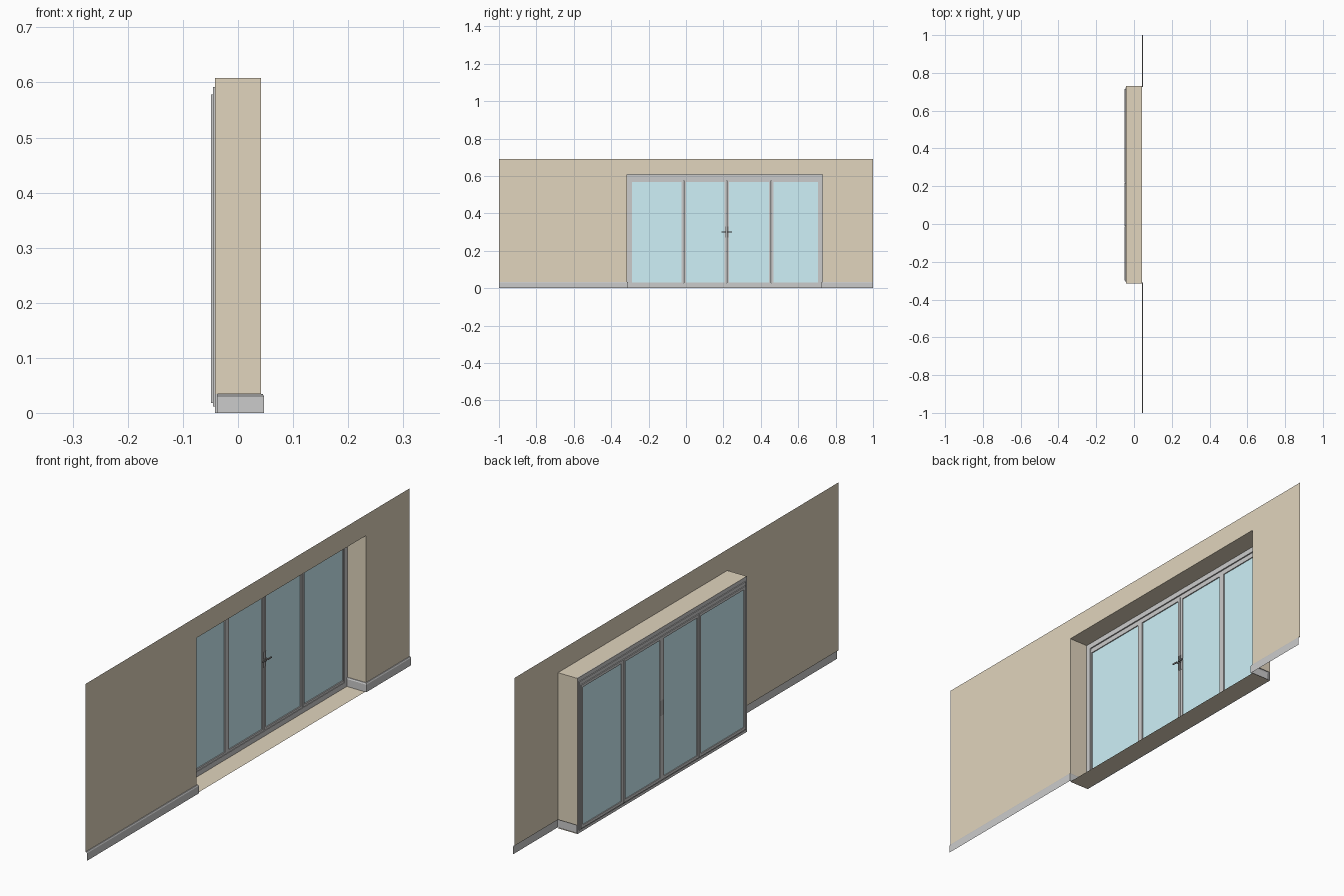
import bpy, bmesh

if "Cube" in bpy.data.objects:
    bpy.data.objects.remove(bpy.data.objects["Cube"])

# Main dimensions: wall face, outer end of the reveal, opening
XF, XB = 0.042, -0.042
Y0, Y1 = -0.315, 0.73
TOP, WALL_TOP, SKIRT = 0.608, 0.69, 0.034


def material(name, rgb):
    m = bpy.data.materials.new(name)
    m.diffuse_color = (*rgb, 1)
    m.use_nodes = True
    m.node_tree.nodes["Principled BSDF"].inputs["Base Color"].default_value = m.diffuse_color
    return m


BEIGE = material("beige_wall", (0.75, 0.66, 0.51))
GLASS = material("blue_glass", (0.62, 0.88, 0.94))
DARK = material("dark_metal", (0.3, 0.3, 0.3))


def finish(name, bm, mat=None):
    me = bpy.data.meshes.new(name)
    bm.to_mesh(me)
    bm.free()
    ob = bpy.data.objects.new(name, me)
    bpy.context.collection.objects.link(ob)
    if mat:
        me.materials.append(mat)
    return ob


def sheet(name, quads, mat):
    bm = bmesh.new()
    for q in quads:
        bm.faces.new([bm.verts.new(p) for p in q])
    bmesh.ops.remove_doubles(bm, verts=bm.verts, dist=1e-5)
    return finish(name, bm, mat)


def add_box(bm, x, y, z):
    vs = bmesh.ops.create_cube(bm, size=1)["verts"]
    for v in vs:
        v.co = [a + (b - a) * (c + 0.5) for (a, b), c in zip((x, y, z), v.co)]


def box(name, x, y, z, mat=None):
    bm = bmesh.new()
    add_box(bm, x, y, z)
    return finish(name, bm, mat)


def frame(name, x, y, z, w):
    """Rectangular ring of width w, extruded through x."""
    bm = bmesh.new()
    rings = []
    for d in (0, w):
        for xx in x:
            rings.append([bm.verts.new((xx, yy, zz)) for yy, zz in (
                (y[0] + d, z[0] + d), (y[1] - d, z[0] + d),
                (y[1] - d, z[1] - d), (y[0] + d, z[1] - d))])
    ob, of, ib, jf = rings
    for a, b in ((ob, of), (of, jf), (jf, ib), (ib, ob)):
        for i in range(4):
            j = (i + 1) % 4
            bm.faces.new((a[i], a[j], b[j], b[i]))
    bmesh.ops.recalc_face_normals(bm, faces=bm.faces)
    return finish(name, bm)


# Thin wall around the opening
def wall_quad(a, b, lo, hi):
    return [(XF, a, lo), (XF, b, lo), (XF, b, hi), (XF, a, hi)]


sheet("wall", [wall_quad(-1, Y0, SKIRT, TOP), wall_quad(Y1, 1, SKIRT, TOP),
               wall_quad(-1, Y0, TOP, WALL_TOP), wall_quad(Y0, Y1, TOP, WALL_TOP),
               wall_quad(Y1, 1, TOP, WALL_TOP)], BEIGE)

# Reveal sides, head and floor
sheet("reveal", [
    [(XF, Y0, SKIRT), (XB, Y0, SKIRT), (XB, Y0, TOP), (XF, Y0, TOP)],
    [(XB, Y1, SKIRT), (XF, Y1, SKIRT), (XF, Y1, TOP), (XB, Y1, TOP)],
    [(XB, Y0, TOP), (XB, Y1, TOP), (XF, Y1, TOP), (XF, Y0, TOP)]], BEIGE)
sheet("reveal_floor", [[(XB, Y0, 0), (XF, Y0, 0), (XF, Y1, 0), (XB, Y1, 0)]], BEIGE)

# Skirting: a profile swept along the wall and round into the reveal
PROFILE = [(0, SKIRT), (0.003, SKIRT), (0.0055, 0.029), (0.0055, 0)]


def skirting(name, edge, end, side):
    rows = [[(XF + o, end, z), (XF + o, edge + side * o, z), (XB, edge + side * o, z)]
            for o, z in PROFILE]
    quads = []
    for a, b in zip(rows, rows[1:]):
        for i in range(2):
            q = [a[i], b[i], b[i + 1], a[i + 1]]
            quads.append(q if side > 0 else q[::-1])
    sheet(name, quads, None)


skirting("skirting_left", Y0, -1, 1)
skirting("skirting_right", Y1, 1, -1)

# Fixed door frame in two steps
frame("outer_frame", (XB, -0.037), (Y0, Y1), (0, TOP), 0.02)
frame("frame_step", (-0.0455, XB), (-0.306, 0.722), (0.012, 0.592), 0.016)

# Four glazed leaves
joints = [-0.301, -0.012, 0.218, 0.455, 0.717]
STILE, GAP = 0.011, 0.001
for n, (a, b) in enumerate(zip(joints, joints[1:]), 1):
    ya, yb = a + GAP, b - GAP
    frame(f"leaf_frame_{n}", (-0.049, -0.039), (ya, yb), (0.018, 0.578), STILE)
    box(f"glass_{n}", (-0.046, -0.043), (ya + STILE - 0.001, yb - STILE + 0.001),
        (0.028, 0.568), GLASS)

# Handles either side of the centre joint: plates in and out, inner levers
for name, s in (("left", -1), ("right", 1)):
    def span(p, q):
        return sorted((joints[2] + s * p, joints[2] + s * q))
    bm = bmesh.new()
    add_box(bm, (-0.039, -0.037), span(0.003, 0.009), (0.27, 0.33))
    add_box(bm, (-0.037, -0.027), span(0.004, 0.008), (0.298, 0.303))
    add_box(bm, (-0.029, -0.025), span(0.004, 0.027), (0.298, 0.303))
    finish(f"handle_{name}", bm, DARK)
    box(f"outer_plate_{name}", (-0.0494, -0.0488), span(0.003, 0.009), (0.27, 0.33), DARK)
